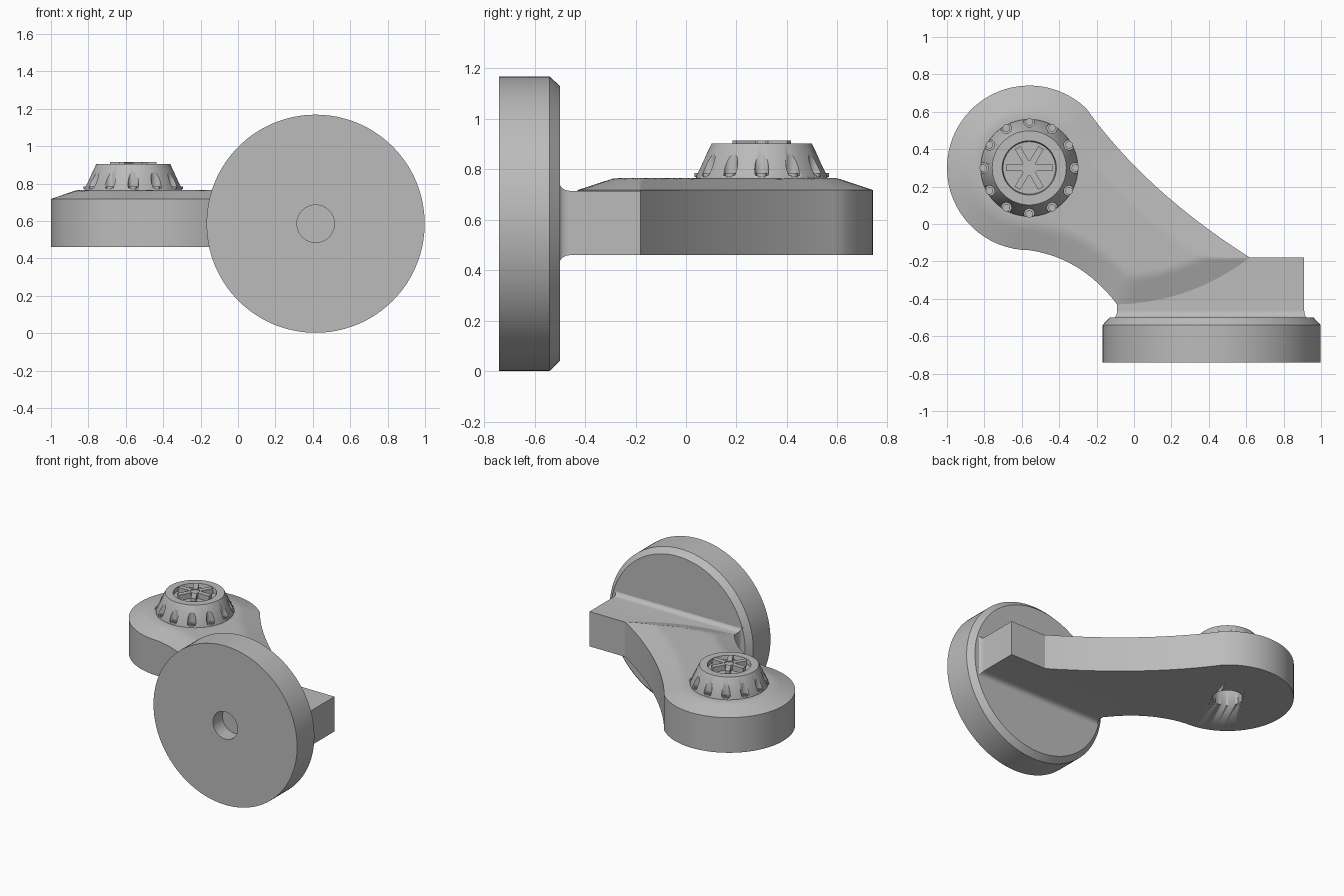
import bpy, bmesh
from math import sin, cos, radians, pi
from mathutils import Vector, Matrix
from mathutils.geometry import intersect_point_line

cube = bpy.data.objects.get("Cube")
if cube:
    bpy.data.objects.remove(cube)

grey = bpy.data.materials.new("plain_grey")
grey.use_nodes = True
grey.diffuse_color = (0.5, 0.5, 0.5, 1)
grey.node_tree.nodes["Principled BSDF"].inputs["Base Color"].default_value = (0.5, 0.5, 0.5, 1)


def finish(name, bm):
    """Turn a bmesh into a shaded grey object."""
    bmesh.ops.remove_doubles(bm, verts=bm.verts, dist=1e-5)
    bmesh.ops.dissolve_degenerate(bm, edges=bm.edges, dist=1e-6)
    bmesh.ops.recalc_face_normals(bm, faces=bm.faces)
    mesh = bpy.data.meshes.new(name)
    bm.to_mesh(mesh)
    bm.free()
    mesh.materials.append(grey)
    obj = bpy.data.objects.new(name, mesh)
    bpy.context.collection.objects.link(obj)
    bpy.ops.object.select_all(action="DESELECT")
    obj.select_set(True)
    bpy.context.view_layer.objects.active = obj
    bpy.ops.object.shade_smooth_by_angle(angle=radians(30))
    return obj


def lathe(bm, profile, matrix, steps=96):
    """Revolve (radius, height) points about local z."""
    rings = [[bm.verts.new(matrix @ Vector((r * cos(2 * pi * i / steps), r * sin(2 * pi * i / steps), z)))
              for i in range(steps)] for r, z in profile]
    skin(bm, rings)


def skin(bm, rings):
    for a, b in zip(rings, rings[1:]):
        for i in range(len(a)):
            j = (i + 1) % len(a)
            bm.faces.new((a[i], a[j], b[j], b[i]))


def cut(obj, cutter):
    """Subtract the cutter and throw it away."""
    cutter.hide_render = True
    mod = obj.modifiers.new("cut", "BOOLEAN")
    mod.operation, mod.solver, mod.object = "DIFFERENCE", "EXACT", cutter
    bpy.context.view_layer.objects.active = obj
    bpy.ops.object.modifier_apply(modifier=mod.name)
    bpy.data.objects.remove(cutter)


def arc(a0, a1, n):
    return [HEAD + 0.44 * Vector((cos(a), sin(a))) for a in
            (radians(a0 + (a1 - a0) * i / n) for i in range(n + 1))]


def bezier(p, c, q, n):
    """Quadratic curve without its first point."""
    p, c, q = Vector(p), Vector(c), Vector(q)
    return [p * (1 - t) ** 2 + c * 2 * t * (1 - t) + q * t * t for t in (i / n for i in range(1, n + 1))]


HEAD = Vector((-0.56, 0.30))
at_head = Matrix.Translation((HEAD.x, HEAD.y, 0))
BOTTOM, EDGE, TOP = 0.46, 0.718, 0.765

# Round base plate with a blind hole in its front
bm = bmesh.new()
stand = Matrix.Translation((0.415, 0, 0.585)) @ Matrix.Rotation(radians(-90), 4, "X")
lathe(bm, [(0, -0.63), (0.1, -0.63), (0.1, -0.74), (0.583, -0.74), (0.583, -0.54),
           (0.545, -0.5), (0, -0.5)], stand, 128)
finish("base_plate", bm)

# Block behind the plate, flaring into it with a fillet
bm = bmesh.new()
rings = []
for k in range(9):
    a = radians(90 * k / 8)
    flare = 1 - sin(a)
    rings.append((-0.502 + 0.042 * (1 - cos(a)), flare))
rings.append((-0.18, 0))
loops = []
for y, flare in rings:
    dx, dz = 0.02 * flare, 0.035 * flare
    loops.append([bm.verts.new(p) for p in (
        (-0.09 - dx, y, BOTTOM - dz), (0.91 + dx, y, BOTTOM - dz),
        (0.91 + dx, y, 0.715 + dz), (-0.09 - dx, y, 0.715 + dz))])
skin(bm, loops)
bm.faces.new(loops[0])
bm.faces.new(loops[-1])
finish("mounting_block", bm)

# Curved arm: two rails bridged across, top raised away from its outline
neck, tip = (-0.09, -0.43), (0.62, -0.18)
rail_a = arc(135, 270, 24)
rail_a += bezier(rail_a[-1], (-0.28, -0.18), neck, 12) + bezier(neck, (0.3, -0.42), tip, 16)
rail_b = arc(135, 46, 24)
rail_b += bezier(rail_b[-1], (0.055, 0.18), tip, 28)
outline = rail_a + rail_b[-2:0:-1]
segments = list(zip(outline, outline[1:] + outline[:1]))


def edge_distance(p):
    best = 9.0
    for a, b in segments:
        q, t = intersect_point_line(p, a, b)
        q = Vector(q[:2]) if 0 <= t <= 1 else (a if t < 0 else b)
        best = min(best, (p - q).length)
    return best


bm = bmesh.new()
ACROSS = 24
loops = []
for a, b in zip(rail_a, rail_b):
    upper = []
    for i in range(ACROSS + 1):
        p = a.lerp(b, i / ACROSS)
        z = EDGE + (TOP - EDGE) * min(1, edge_distance(p) / 0.14)
        upper.append(bm.verts.new((p.x, p.y, z)))
    lower = [bm.verts.new((p.x, p.y, BOTTOM)) for p in (b, a)]
    loops.append(upper + lower)
skin(bm, loops)
arm = finish("arm", bm)

# Hole under the arm's head
bm = bmesh.new()
lathe(bm, [(0, 0.4), (0.1, 0.4), (0.1, 0.66), (0, 0.66)], at_head, 48)
cut(arm, finish("hole_cutter", bm))
bpy.ops.object.shade_smooth_by_angle(angle=radians(30))

# Tapered knob with a recessed top
bm = bmesh.new()
lathe(bm, [(0, 0.75), (0.26, 0.75), (0.26, 0.775), (0.198, 0.903), (0.145, 0.903),
           (0.14, 0.875), (0, 0.875)], at_head)
knob = finish("knob", bm)

# Twelve arched grooves around the knob, each holding a small ring screw
grooves, screws = bmesh.new(), bmesh.new()
for i in range(12):
    place = at_head @ Matrix.Rotation(radians(30 * i), 4, "Z") @ Matrix.Translation((0.246, 0, 0))
    lathe(grooves, [(0, 0.775), (0.028, 0.775), (0.028, 0.95), (0, 0.95)], place, 20)
    lathe(screws, [(0, 0.77), (0.02, 0.77), (0.02, 0.785), (0.011, 0.785), (0.011, 0.778), (0, 0.778)],
          place, 16)
cut(knob, finish("groove_cutter", grooves))
bpy.ops.object.shade_smooth_by_angle(angle=radians(30))
finish("groove_screws", screws)

# Hub and six spokes in the knob's recess
bm = bmesh.new()
lathe(bm, [(0, 0.87), (0.042, 0.87), (0.042, 0.915), (0.032, 0.915), (0.032, 0.908), (0, 0.908)], at_head, 32)
finish("knob_hub", bm)
bm = bmesh.new()
for i in range(6):
    turn = at_head @ Matrix.Rotation(radians(60 * i), 4, "Z")
    box = turn @ Matrix.Translation((0.08, 0, 0.8925)) @ Matrix.Diagonal((0.09, 0.034, 0.045, 1))
    bmesh.ops.create_cube(bm, size=1, matrix=box)
finish("knob_spokes", bm)
